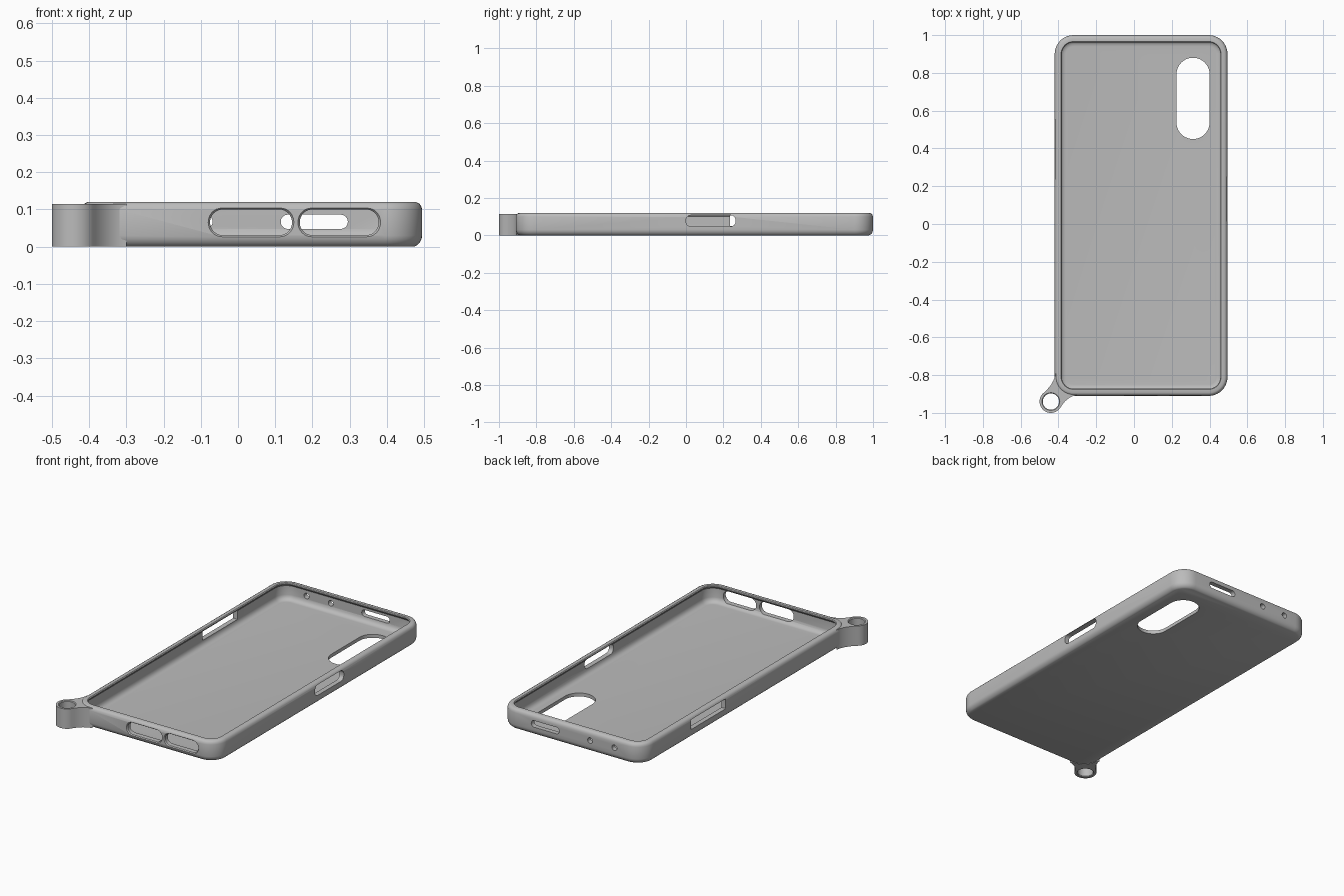
import bpy, bmesh
from math import sin, cos, pi, radians
from mathutils import Vector, Matrix

cube = bpy.data.objects.get("Cube")
if cube:
    bpy.data.objects.remove(cube, do_unlink=True)

grey = bpy.data.materials.new("case_grey")
grey.use_nodes = True
GREY = (0.5, 0.5, 0.5, 1)
grey.diffuse_color = GREY
grey.node_tree.nodes["Principled BSDF"].inputs["Base Color"].default_value = GREY


def rounded_rect(cx, cy, hx, hy, r, n=10):
    """Counter-clockwise outline of a rectangle with round corners."""
    pts = []
    for k, (sx, sy) in enumerate(((1, 1), (-1, 1), (-1, -1), (1, -1))):
        for i in range(n + 1):
            a = (k + i / n) * pi / 2
            pts.append((cx + sx * (hx - r) + r * cos(a), cy + sy * (hy - r) + r * sin(a)))
    return pts


def loft(name, rings):
    """Skin a closed solid through rings of equal point count."""
    bm = bmesh.new()
    loops = [[bm.verts.new(p) for p in ring] for ring in rings]
    count = len(loops[0])
    for a, b in zip(loops, loops[1:]):
        for i in range(count):
            j = (i + 1) % count
            bm.faces.new((a[i], a[j], b[j], b[i]))
    bm.faces.new(loops[0][::-1])
    bm.faces.new(loops[-1])
    bmesh.ops.recalc_face_normals(bm, faces=bm.faces)
    mesh = bpy.data.meshes.new(name)
    bm.to_mesh(mesh)
    bm.free()
    obj = bpy.data.objects.new(name, mesh)
    bpy.context.collection.objects.link(obj)
    mesh.materials.append(grey)
    return obj


def apply_modifier(obj, mod):
    bpy.ops.object.select_all(action='DESELECT')
    bpy.context.view_layer.objects.active = obj
    obj.select_set(True)
    bpy.ops.object.modifier_apply(modifier=mod.name)


def cut(obj, cutter):
    mod = obj.modifiers.new("opening", 'BOOLEAN')
    mod.operation = 'DIFFERENCE'
    mod.solver = 'EXACT'
    mod.object = cutter
    apply_modifier(obj, mod)
    bpy.data.objects.remove(cutter, do_unlink=True)


def smooth(obj):
    bpy.ops.object.select_all(action='DESELECT')
    bpy.context.view_layer.objects.active = obj
    obj.select_set(True)
    bpy.ops.object.shade_smooth_by_angle(angle=radians(32))


# Shell: (inset, height) profile from the underside, over the rim, down to the floor
CX, CY, HX, HY, R = 0.0375, 0.045, 0.4575, 0.955, 0.1
profile = [(0.022, 0), (0.014, 0.004), (0.007, 0.011), (0.002, 0.02), (0, 0.03),
           (0, 0.1), (0.003, 0.109), (0.008, 0.116), (0.016, 0.12), (0.034, 0.12),
           (0.038, 0.116), (0.038, 0.112), (0.028, 0.1), (0.028, 0.048),
           (0.031, 0.036), (0.038, 0.027), (0.048, 0.021), (0.06, 0.02)]
case = loft("case_shell", [
    [(x, y, z) for x, y in rounded_rect(CX, CY, HX - d, HY - d, R - d)]
    for d, z in profile])


# Openings: outline lies in a wall plane, depth runs along the wall normal
def opening(a0, a1, b0, b1, r, place, depths, flare=0):
    rings = []
    for i, d in enumerate(depths):
        g = flare if i == 0 else 0
        rings.append([place(a, b, d) for a, b in rounded_rect(
            (a0 + a1) / 2, (b0 + b1) / 2, (a1 - a0) / 2 + g, (b1 - b0) / 2 + g, r + g)])
    cut(case, loft("cutter", rings))


def wall_y(a, b, d):
    return (a, d, b)


def wall_x(a, b, d):
    return (d, a, b)


def floor(a, b, d):
    return (a, b, d)


# Camera window in the floor
opening(0.225, 0.4, 0.45, 0.88, 0.087, floor, (-0.05, 0.05))
# Port and speaker windows in the front wall, with a chamfered outer edge
for x0, x1 in ((-0.075, 0.145), (0.166, 0.378)):
    opening(x0, x1, 0.031, 0.1, 0.034, wall_y, (-0.916, -0.904, -0.85), 0.01)
# Slot and two pin holes in the back wall
opening(0.115, 0.295, 0.048, 0.086, 0.0185, wall_y, (0.94, 1.05))
for x in (-0.084, -0.24):
    opening(x - 0.016, x + 0.016, 0.051, 0.083, 0.0155, wall_y, (0.94, 1.05))
# Side button windows
opening(0, 0.265, 0.048, 0.108, 0.026, wall_x, (0.44, 0.55))
opening(0.235, 0.555, 0.05, 0.106, 0.004, wall_x, (-0.47, -0.37))
smooth(case)

# Strap lug: ring blended into the corner by two concave fillets
LUG = Vector((-0.44, -0.94))
CORNER = Vector((-0.32, -0.81))


def arc(c, r, a0, a1, n):
    return [c + r * Vector((cos(radians(a0 + (a1 - a0) * i / n)),
                            sin(radians(a0 + (a1 - a0) * i / n)))) for i in range(n + 1)]


def bezier(p, q, s, n=8):
    p, q, s = Vector(p), Vector(q), Vector(s)
    return [p * (1 - t) ** 2 + q * 2 * t * (1 - t) + s * t * t
            for t in [i / n for i in range(n)]]


outline = bezier((-0.416, -0.79), (-0.422, -0.845), LUG + Vector((-0.038, 0.047)))
outline += arc(LUG, 0.06, 129, 325, 32)
outline += bezier((-0.3, -0.906), (-0.355, -0.912), LUG + Vector((0.049, -0.034)))[::-1]
outline += arc(CORNER, 0.083, 270, 180, 8)
lug = loft("strap_lug", [[(p.x, p.y, z) for p in outline] for z in (0, 0.115)])
hole = loft("cutter", [[(p.x, p.y, z) for p in arc(LUG, r, 0, 352.5, 47)]
                       for r, z in ((0.05, -0.003), (0.043, 0.004), (0.043, 0.111), (0.05, 0.118))])
cut(lug, hole)
smooth(lug)
